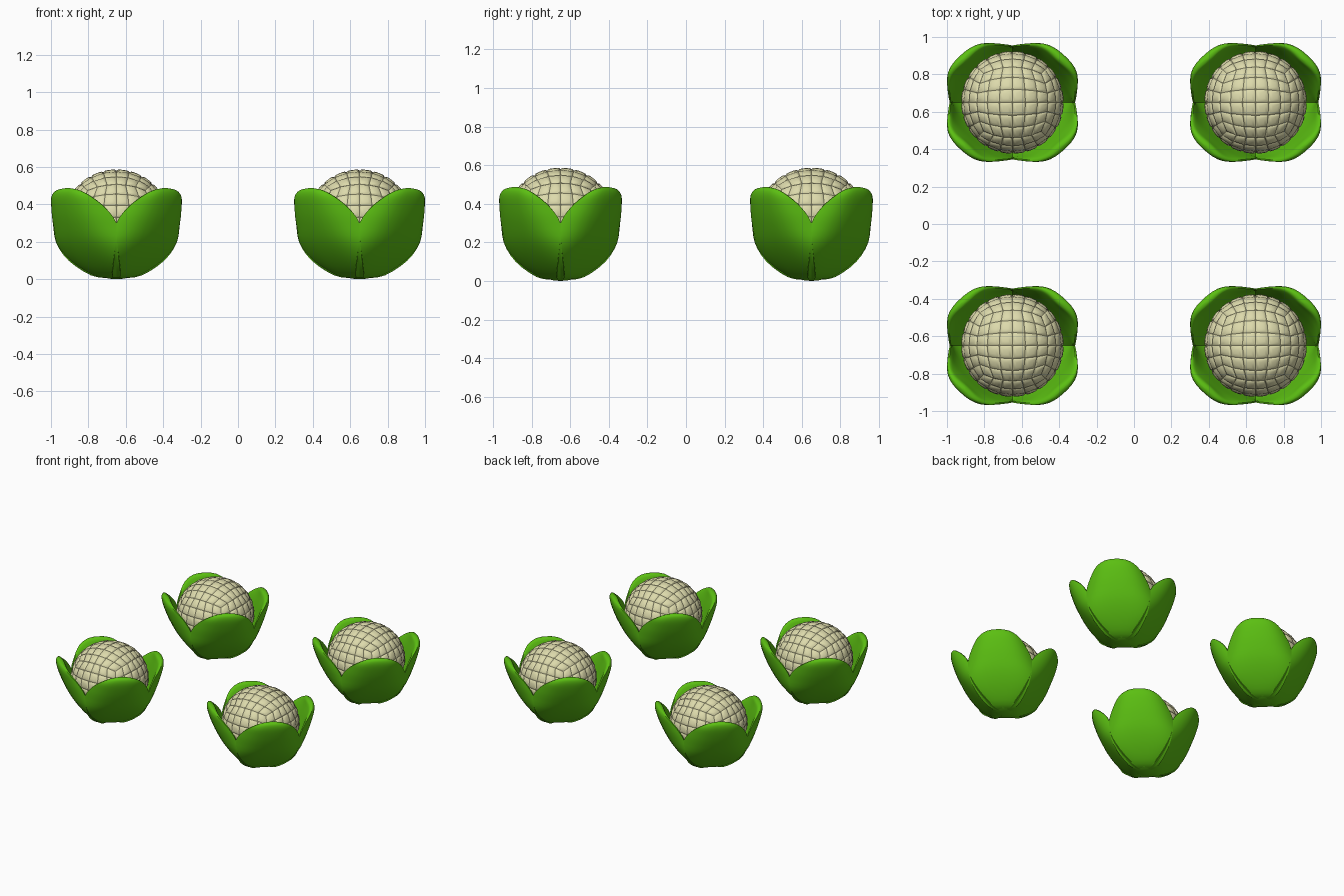
import bpy, bmesh, math
from mathutils import Vector

if "Cube" in bpy.data.objects:
    bpy.data.objects.remove(bpy.data.objects["Cube"])


def material(name, col):
    m = bpy.data.materials.new(name)
    m.diffuse_color = (*col, 1)
    m.use_nodes = True
    m.node_tree.nodes["Principled BSDF"].inputs["Base Color"].default_value = m.diffuse_color
    return m


green = material("leaf green", (0.105, 0.52, 0.006))
cream = material("curd cream", (0.72, 0.70, 0.41))


def finish(bm, name, mat):
    bmesh.ops.recalc_face_normals(bm, faces=bm.faces[:])
    me = bpy.data.meshes.new(name)
    bm.to_mesh(me)
    bm.free()
    me.materials.append(mat)
    for p in me.polygons:
        p.use_smooth = True
    me.set_sharp_from_angle(angle=math.radians(50))
    return me


# Leaf stations: height, outward distance, half width, edge curl, thickness
ROWS = [(0.005, .02, .03, .0, .01), (.02, .10, .11, .02, .03), (.10, .20, .19, .03, .04),
        (.20, .285, .23, .06, .05), (.30, .34, .235, .105, .06), (.38, .372, .20, .09, .065),
        (.44, .388, .15, .05, .06), (.475, .385, .085, .02, .045), (.487, .367, .012, 0, .012)]


def smooth_rows(rows, n):
    out = []
    for i in range(len(rows) - 1):
        p0, p1, p2, p3 = (rows[max(0, min(len(rows) - 1, i + k))] for k in (-1, 0, 1, 2))
        for j in range(n):
            t = j / n
            out.append([0.5 * (2 * b + (c - a) * t + (2 * a - 5 * b + 4 * c - d) * t * t
                               + (3 * b - a - 3 * c + d) * t ** 3)
                        for a, b, c, d in zip(p0, p1, p2, p3)])
    out.append(list(rows[-1]))
    return out


# Four thick cupped leaves on the diagonals
def leaves_mesh():
    bm = bmesh.new()
    seg = 28
    for q in range(4):
        a = math.radians(45 + 90 * q)
        out, side = Vector((math.cos(a), math.sin(a), 0)), Vector((-math.sin(a), math.cos(a), 0))
        rings = []
        for z, d, w, curl, th in smooth_rows(ROWS, 3):
            ring = []
            for k in range(seg):
                phi = 2 * math.pi * k / seg
                s = math.cos(phi)
                dist = d - curl * (0.35 * s * s + 0.65 * s ** 4)
                if math.sin(phi) < 0:
                    dist += th * math.sin(phi)
                ring.append(bm.verts.new(out * dist + side * (w * s) + Vector((0, 0, z))))
            rings.append(ring)
        for r0, r1 in zip(rings, rings[1:]):
            for k in range(seg):
                m = (k + 1) % seg
                bm.faces.new((r0[k], r0[m], r1[m], r1[k]))
        bm.faces.new(rings[0])
        bm.faces.new(rings[-1])
    # fit the footprint
    mx = max(abs(v.co.x) for v in bm.verts)
    my = max(abs(v.co.y) for v in bm.verts)
    for v in bm.verts:
        v.co.x *= 0.35 / mx
        v.co.y *= 0.318 / my
    return finish(bm, "leaves", green)


# Curd: rounded cube grid with each cell puffed out
def curd_mesh():
    bm = bmesh.new()
    bmesh.ops.create_cube(bm, size=2)
    bmesh.ops.subdivide_edges(bm, edges=bm.edges[:], cuts=5, use_grid_fill=True)
    for v in bm.verts:
        n = Vector([math.tan(c * math.pi / 4) for c in v.co]).normalized()
        v.co = Vector((n.x * .268, n.y * .268, .33 + n.z * .25))
    bmesh.ops.recalc_face_normals(bm, faces=bm.faces[:])
    bmesh.ops.inset_individual(bm, faces=bm.faces[:], thickness=.009, depth=.008, use_even_offset=True)
    bmesh.ops.inset_individual(bm, faces=[f for f in bm.faces if f.calc_area() > .0008],
                               thickness=.012, depth=.003, use_even_offset=True)
    return finish(bm, "curd", cream)


# Short stem under the leaves
def stem_mesh():
    bm = bmesh.new()
    bmesh.ops.create_uvsphere(bm, u_segments=16, v_segments=10, radius=1)
    for v in bm.verts:
        v.co = Vector((v.co.x * .13, v.co.y * .12, .06 + v.co.z * .06))
    return finish(bm, "stem", green)


parts = [("leaves", leaves_mesh()), ("curd", curd_mesh()), ("stem", stem_mesh())]
for x in (-.65, .65):
    for y in (-.65, .65):
        for name, me in parts:
            ob = bpy.data.objects.new("cauliflower_" + name, me)
            ob.location = (x, y, 0)
            bpy.context.collection.objects.link(ob)
